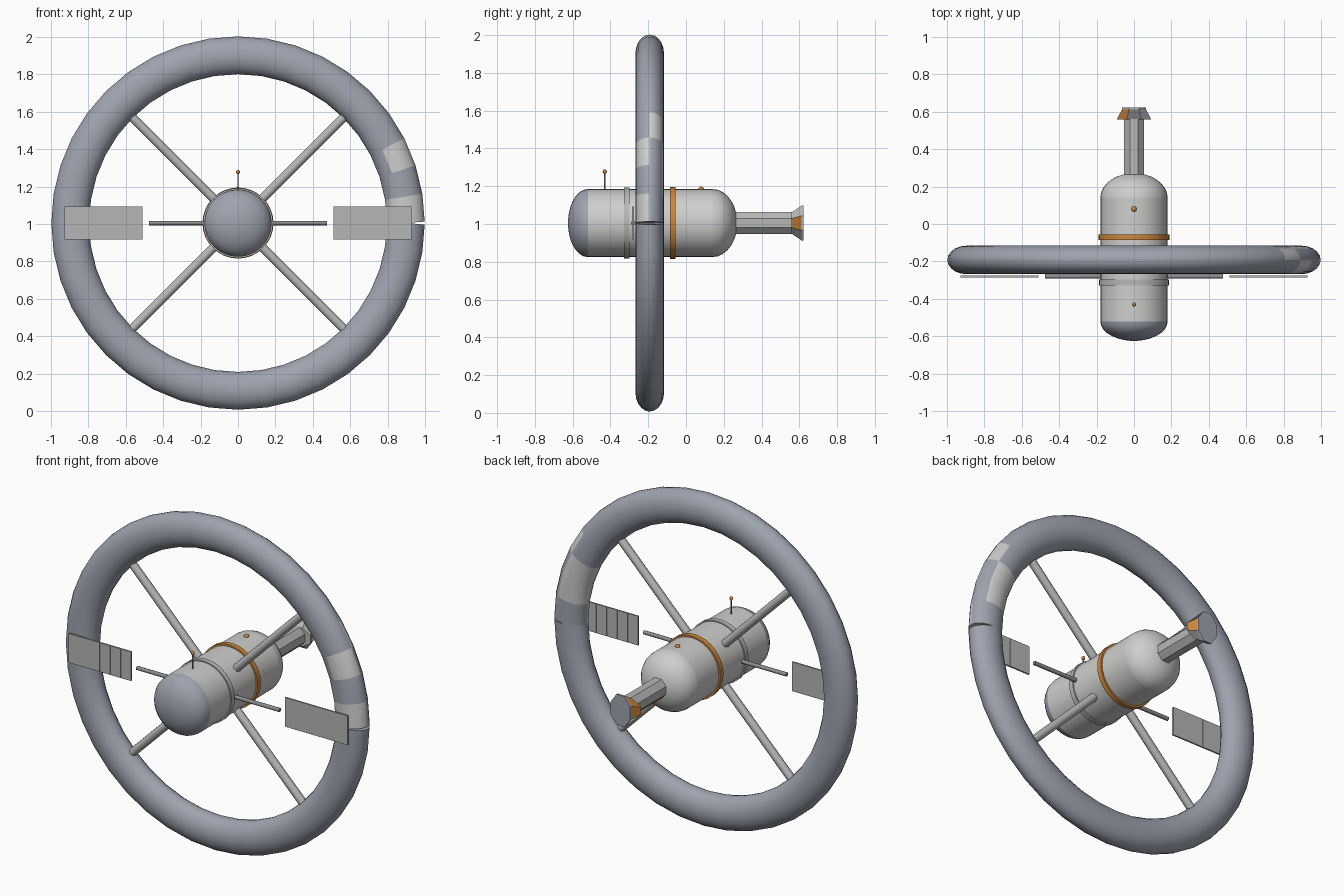
import bpy, bmesh
from math import sin, cos, pi, radians
from mathutils import Vector, Matrix

cube = bpy.data.objects.get("Cube")
if cube:
    bpy.data.objects.remove(cube)

CZ = 1.005        # height of the station axis
RING_Y = -0.192   # plane of the wheel


def material(name, rgb):
    m = bpy.data.materials.new(name)
    m.use_nodes = True
    m.diffuse_color = (*rgb, 1)
    m.node_tree.nodes["Principled BSDF"].inputs["Base Color"].default_value = (*rgb, 1)
    return m


BLUE = material("blue_grey", (0.34, 0.37, 0.43))
LIGHT = material("light_grey", (0.62, 0.62, 0.61))
METAL = material("metal_grey", (0.47, 0.48, 0.48))
DARK = material("dark_grey", (0.26, 0.27, 0.29))
PANEL = material("panel_grey", (0.46, 0.47, 0.47))
ORANGE = material("orange", (0.6, 0.24, 0.045))


def finish(name, bm, mats, smooth=None, rule=None):
    """Turn a bmesh into an object, colouring faces by an optional rule."""
    bmesh.ops.recalc_face_normals(bm, faces=bm.faces)
    if rule:
        for f in bm.faces:
            f.material_index = rule(f.calc_center_median(), f.normal)
    me = bpy.data.meshes.new(name)
    bm.to_mesh(me)
    bm.free()
    ob = bpy.data.objects.new(name, me)
    bpy.context.collection.objects.link(ob)
    for m in mats:
        me.materials.append(m)
    if smooth:
        bpy.ops.object.select_all(action='DESELECT')
        bpy.context.view_layer.objects.active = ob
        ob.select_set(True)
        bpy.ops.object.shade_smooth_by_angle(angle=radians(smooth))
    return ob


def loft(name, sections, mats, smooth=None, rule=None):
    """Skin a row of closed sections and cap both ends."""
    bm = bmesh.new()
    rows = [[bm.verts.new(p) for p in s] for s in sections]
    n = len(rows[0])
    for a, b in zip(rows, rows[1:]):
        for i in range(n):
            j = (i + 1) % n
            bm.faces.new((a[i], a[j], b[j], b[i]))
    bm.faces.new(rows[0])
    bm.faces.new(rows[-1])
    return finish(name, bm, mats, smooth, rule)


def disc(y, rx, rz=None, n=32, turn=0.0):
    """Section around the station axis."""
    rz = rx if rz is None else rz
    return [(rx * cos(2 * pi * i / n + turn), y, CZ + rz * sin(2 * pi * i / n + turn))
            for i in range(n)]


def rod(name, a, b, r, mat, sides=8):
    a, b = Vector(a), Vector(b)
    q = (b - a).to_track_quat('Z', 'Y')
    ring = [q @ Vector((r * cos(2 * pi * i / sides), r * sin(2 * pi * i / sides), 0))
            for i in range(sides)]
    return loft(name, [[a + p for p in ring], [b + p for p in ring]], [mat], 50)


def ball(name, pos, r, mat):
    bm = bmesh.new()
    bmesh.ops.create_uvsphere(bm, u_segments=12, v_segments=8, radius=r,
                              matrix=Matrix.Translation(pos))
    return finish(name, bm, [mat], 60)


def box(name, pos, size, mat):
    bm = bmesh.new()
    bmesh.ops.create_cube(bm, size=1, matrix=Matrix.Translation(pos)
                          @ Matrix.Diagonal((*size, 1)))
    return finish(name, bm, [mat])


# Habitat wheel: oval tube swept round, with a narrow notch at the seam
SEGS, SIDES = 40, 20


def wheel_section(k):
    pts = []
    for i in range(SIDES):
        t = 2 * pi * i / SIDES
        shift = 0.008 * max(0, cos(t)) * ((k == 0) - (k == SEGS))
        a = 2 * pi * k / SEGS + shift
        r = 0.897 + 0.101 * cos(t)
        pts.append((r * cos(a), RING_Y + 0.076 * sin(t), CZ + r * sin(a)))
    return pts


def wheel_paint(c, n):
    """Pale hull plates on the first few segments."""
    if c.x < 0.6 or c.z < CZ:
        return 0
    seg = int(Vector((c.x, c.z - CZ)).angle(Vector((1, 0))) / (2 * pi / SEGS))
    radial = Vector((c.x, c.z - CZ)).length
    if c.y < RING_Y:
        return int(seg == 0 or (seg == 2 and radial > 0.86))
    return int(seg in (1, 2) if radial < 0.96 else seg == 3)


loft("wheel", [wheel_section(k) for k in range(SEGS + 1)], [BLUE, LIGHT], 50, wheel_paint)

# Hub body with a rounded cap at each end
R = 0.18
loft("hub_body", [disc(-0.52, R), disc(0.14, R)], [LIGHT], 40)


def dome(name, y0, depth, mat):
    steps = [radians(a) for a in range(0, 90, 12)]
    loft(name, [disc(y0 + depth * sin(a), R * cos(a)) for a in steps], [mat], 40)


dome("front_dome", -0.52, -0.105, BLUE)
dome("rear_dome", 0.14, 0.132, LIGHT)


# Bands round the hub
def band(name, y, half, r, mat):
    loft(name, [disc(y - half, R - 0.01), disc(y - half, r), disc(y + half, r),
                disc(y + half, R - 0.01)], [mat], 40)


band("front_band", -0.313, 0.015, 0.187, METAL)
band("orange_band", -0.07, 0.015, 0.19, ORANGE)

# Spokes
for i in range(4):
    a = pi / 4 + i * pi / 2
    d = Vector((cos(a), 0, sin(a)))
    hub = Vector((0, RING_Y, CZ))
    rod("spoke", hub + d * 0.16, hub + d * 0.82, 0.024, METAL)

# Panel booms and striped solar panels on both sides
PY = -0.28
for s in (-1, 1):
    rod("panel_boom", (s * 0.15, PY, CZ), (s * 0.475, PY, CZ), 0.012, DARK)
    left = 0.51 if s > 0 else -0.928
    for i in range(6):
        w = 0.418 / 6
        box("solar_panel", (left + w * (i + 0.5), PY, CZ), (w - 0.002, 0.01, 0.175), PANEL)
    box("panel_backing", (left + 0.209, PY, CZ), (0.418, 0.006, 0.172), PANEL)

# Docking tube with an orange lower side
loft("docking_tube", [disc(y, 0.058, 0.062, 8, pi / 8) for y in (0.25, 0.57)],
     [METAL, ORANGE], None, lambda c, n: int(n.z < -0.3 and n.x < -0.1))

# Docking collar: wide across at the front, tall at the rear
loft("docking_collar", [disc(0.558, 0.1, 0.06, 8, pi / 8), disc(0.612, 0.07, 0.1, 8, pi / 8),
                        disc(0.623, 0.07, 0.1, 8, pi / 8)],
     [METAL, ORANGE, BLUE], None,
     lambda c, n: 2 if n.y > 0.9 else int(c.y < 0.6 and abs(n.y) < 0.9 and (
         abs(c.z - CZ) < 0.02 or (c.x < -0.01 and c.z > CZ))))

# Antenna and rear beacon
rod("antenna_mast", (0, -0.43, CZ + 0.16), (0, -0.43, 1.28), 0.004, DARK, 6)
ball("antenna_tip", (0, -0.43, 1.278), 0.011, ORANGE)
ball("rear_beacon", (0, 0.08, 1.183), 0.015, ORANGE)
